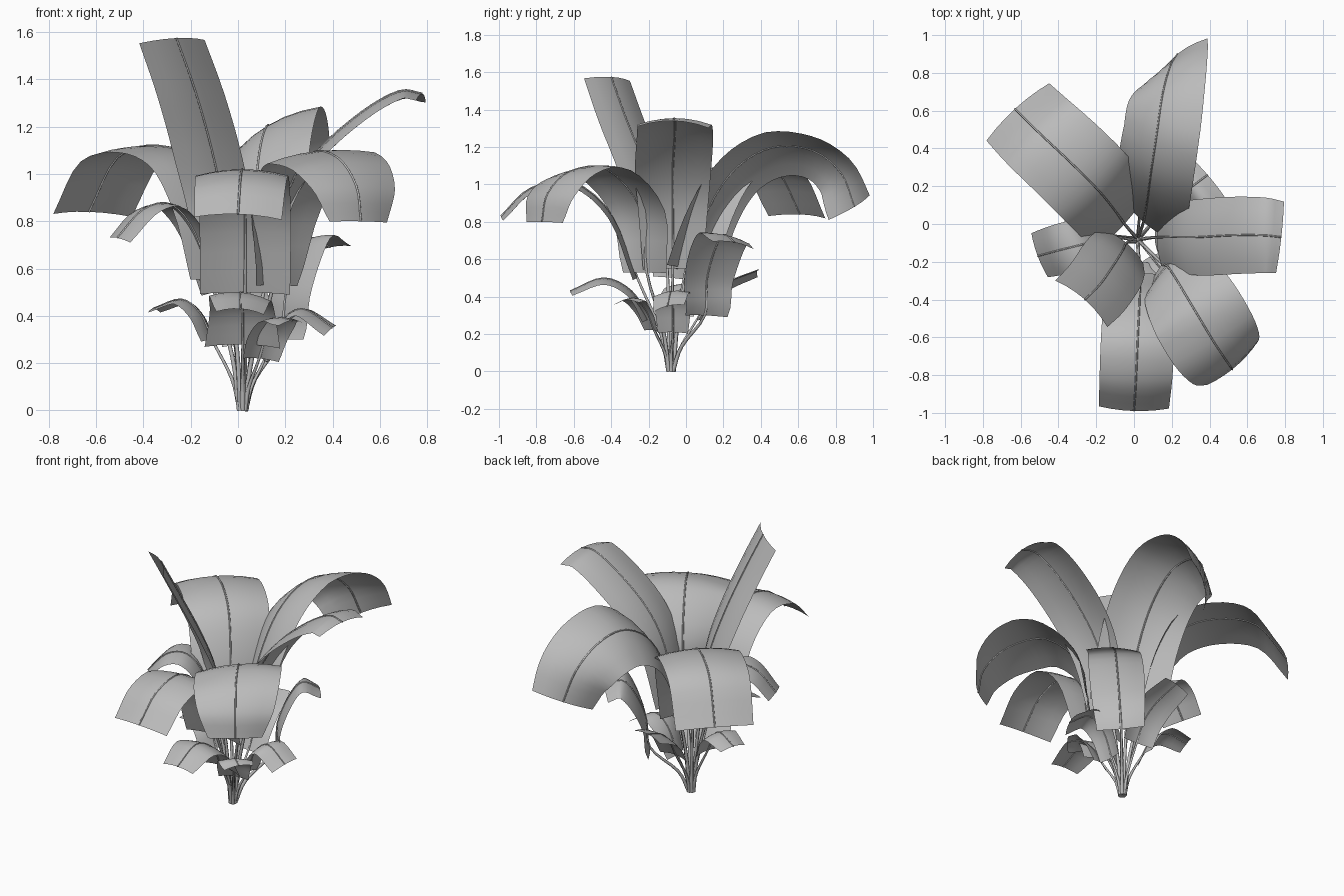
import bpy, bmesh, math
from mathutils import Vector

cube = bpy.data.objects.get("Cube")
if cube:
    bpy.data.objects.remove(cube, do_unlink=True)

mat = bpy.data.materials.new("leaf grey")
mat.use_nodes = True
GREY = (0.5, 0.5, 0.5, 1)
mat.diffuse_color = GREY
mat.node_tree.nodes["Principled BSDF"].inputs["Base Color"].default_value = GREY

CENTRE = Vector((0.02, -0.08, 0))
UP = Vector((0, 0, 1))
STEPS = 4      # samples between two spine points
ACROSS = 3     # faces on each half of a blade


def spline(points):
    """Smooth path through the points."""
    pts = [2 * points[0] - points[1], *points, 2 * points[-1] - points[-2]]
    path = []
    for a, b, c, d in zip(pts, pts[1:], pts[2:], pts[3:]):
        for i in range(STEPS):
            t = i / STEPS
            path.append(0.5 * (2 * b + (c - a) * t + (2 * a - 5 * b + 4 * c - d) * t**2
                               + (3 * b - a - 3 * c + d) * t**3))
    return path + [points[-1]]


def blend(widths, t):
    """Width at the start, middle and tip, eased between them."""
    start, mid, tip = widths
    if t < 0.5:
        return start + (mid - start) * math.sin(t * math.pi)
    return mid + (tip - mid) * (2 * t - 1) ** 2


def twist(sides, t):
    """Side direction at t, turning evenly through the listed directions."""
    pos = t * (len(sides) - 1)
    i = int(pos)
    return sides[i].lerp(sides[min(i + 1, len(sides) - 1)], pos - i)


def smooth(obj):
    bpy.ops.object.select_all(action="DESELECT")
    obj.select_set(True)
    bpy.context.view_layer.objects.active = obj
    bpy.ops.object.shade_smooth_by_angle(angle=math.radians(50))


def leaf(name, spine, sides, widths, droop=0.1, thick=0.012):
    """Arched, twisting blade plus a stem that runs on as its midrib."""
    spine = [Vector(p) for p in spine]
    sides = [Vector(s).normalized() for s in sides]
    out = spine[-1] - CENTRE
    out.z = 0
    if sides[0].cross(UP).dot(out) < 0:
        sides = [-s for s in sides]
    root = CENTRE + out.normalized() * 0.014
    reach = spine[0] - root
    bend = root + Vector((reach.x * 0.28, reach.y * 0.28, reach.z * 0.45))
    path = spline([root, bend, *spine])
    blade = path[2 * STEPS:]

    # blade
    bm = bmesh.new()
    rows = []
    for i, p in enumerate(blade):
        t = i / (len(blade) - 1)
        side = twist(sides, t)
        tangent = (blade[min(i + 1, len(blade) - 1)] - blade[max(i - 1, 0)]).normalized()
        across = (side - tangent * side.dot(tangent)).normalized()
        under = across.cross(tangent)
        half = blend(widths, t) / 2
        row = []
        for j in range(-ACROSS, ACROSS + 1):
            s = j / ACROSS
            row.append(bm.verts.new(p + across * half * s + under * half * 2 * droop * s * s))
        rows.append(row)
    for lower, upper in zip(rows, rows[1:]):
        for j in range(2 * ACROSS):
            bm.faces.new((lower[j], upper[j], upper[j + 1], lower[j + 1]))
    mesh = bpy.data.meshes.new(name + "_blade")
    bm.to_mesh(mesh)
    bm.free()
    mesh.materials.append(mat)
    obj = bpy.data.objects.new(name + "_blade", mesh)
    bpy.context.collection.objects.link(obj)
    smooth(obj)

    # stem and midrib
    curve = bpy.data.curves.new(name + "_stem", "CURVE")
    curve.dimensions = "3D"
    curve.bevel_depth = thick
    curve.bevel_resolution = 1
    curve.use_fill_caps = True
    line = curve.splines.new("POLY")
    line.points.add(len(path) - 1)
    for i, p in enumerate(path):
        line.points[i].co = (*p, 1)
        line.points[i].radius = 1 - 0.6 * min(1, i / (3 * STEPS))
    curve.materials.append(mat)
    stem = bpy.data.objects.new(name + "_stem", curve)
    bpy.context.collection.objects.link(stem)


# large upper leaves
leaf("front_leaf", [(0.03, -0.26, 0.5), (0.03, -0.39, 0.83), (0.02, -0.6, 1.01),
                    (0.01, -0.83, 0.98), (0, -0.99, 0.83)], [(1, 0, 0)], (0.38, 0.39, 0.37), 0.07)
leaf("front_left_leaf", [(0.15, -0.21, 0.53), (0.19, -0.24, 0.86), (0.3, -0.42, 1.08),
                         (0.42, -0.62, 1.07), (0.5, -0.74, 0.95), (0.52, -0.77, 0.8)],
     [(0.6, 0.8, 0), (0.86, 0.5, 0.1), (0.8, 0.62, -0.1)], (0.29, 0.5, 0.31), 0.06)
leaf("left_leaf", [(0.12, -0.07, 0.55), (0.2, -0.07, 0.88), (0.33, -0.07, 1.09),
                   (0.52, -0.06, 1.26), (0.68, -0.06, 1.35), (0.78, -0.07, 1.34)],
     [(0, 1, 0)], (0.32, 0.41, 0.38), 0.09)
leaf("back_leaf", [(0.05, 0.01, 0.55), (0.07, 0.12, 0.87), (0.09, 0.27, 1.09), (0.12, 0.47, 1.2),
                   (0.15, 0.68, 1.18), (0.19, 0.83, 1.06), (0.23, 0.9, 0.88)],
     [(0.24, -0.18, 0.13), (0.26, -0.04, 0.16), (0.26, 0.22, 0.08)], (0.44, 0.47, 0.37), 0.1)
leaf("back_right_leaf", [(-0.05, 0, 0.55), (-0.1, 0.07, 0.84), (-0.19, 0.18, 1.05),
                         (-0.34, 0.33, 1.12), (-0.51, 0.49, 1.07), (-0.63, 0.61, 0.84)],
     [(0.3, 0.34, 0), (0.34, 0.3, 0)], (0.4, 0.48, 0.45), 0.06)
leaf("tall_leaf", [(-0.04, -0.1, 0.55), (-0.06, -0.14, 0.85), (-0.11, -0.22, 1.1),
                   (-0.18, -0.32, 1.35), (-0.26, -0.4, 1.575)],
     [(0.28, -0.24, 0)], (0.28, 0.38, 0.37), 0.09)

# middle leaves
leaf("right_middle_leaf", [(-0.1, -0.07, 0.5), (-0.18, -0.08, 0.75), (-0.28, -0.11, 0.87),
                           (-0.4, -0.14, 0.85), (-0.51, -0.17, 0.73)],
     [(-0.11, 0.24, 0)], (0.22, 0.28, 0.25), 0.06)
leaf("back_left_middle_leaf", [(0.18, 0.1, 0.3), (0.2, 0.11, 0.48), (0.25, 0.15, 0.64),
                               (0.31, 0.2, 0.73), (0.39, 0.26, 0.69)],
     [(0.16, -0.22, 0), (0.13, -0.22, 0.06)], (0.28, 0.33, 0.29), 0.06)

# small lower leaves
leaf("front_small_leaf", [(0.02, -0.2, 0.28), (0.02, -0.29, 0.43), (0.01, -0.44, 0.5),
                          (0.01, -0.62, 0.43)], [(1, 0, -0.08)], (0.32, 0.27, 0.2), 0.1, 0.01)
leaf("left_small_leaf", [(0.11, -0.07, 0.21), (0.17, -0.07, 0.36), (0.27, -0.08, 0.43),
                         (0.4, -0.1, 0.35)],
     [(0, 1, 0), (0.4, 1, 0.2)], (0.16, 0.2, 0.18), 0.1, 0.01)
leaf("front_left_small_leaf", [(0.09, -0.17, 0.22), (0.12, -0.21, 0.32), (0.17, -0.27, 0.39),
                               (0.23, -0.32, 0.38)],
     [(0.9, 0.4, 0), (0.8, 0.6, 0)], (0.17, 0.2, 0.17), 0.1, 0.01)
leaf("right_small_leaf", [(-0.11, -0.06, 0.3), (-0.16, -0.04, 0.41), (-0.24, 0, 0.47),
                          (-0.36, 0.04, 0.43)], [(0.3, 1, 0)], (0.2, 0.22, 0.17), 0.1, 0.01)
leaf("back_small_leaf", [(0.03, 0.06, 0.28), (0.03, 0.13, 0.4), (0.02, 0.23, 0.48),
                         (0, 0.38, 0.54)], [(1, 0, 0.2)], (0.2, 0.22, 0.18), 0.1, 0.01)
